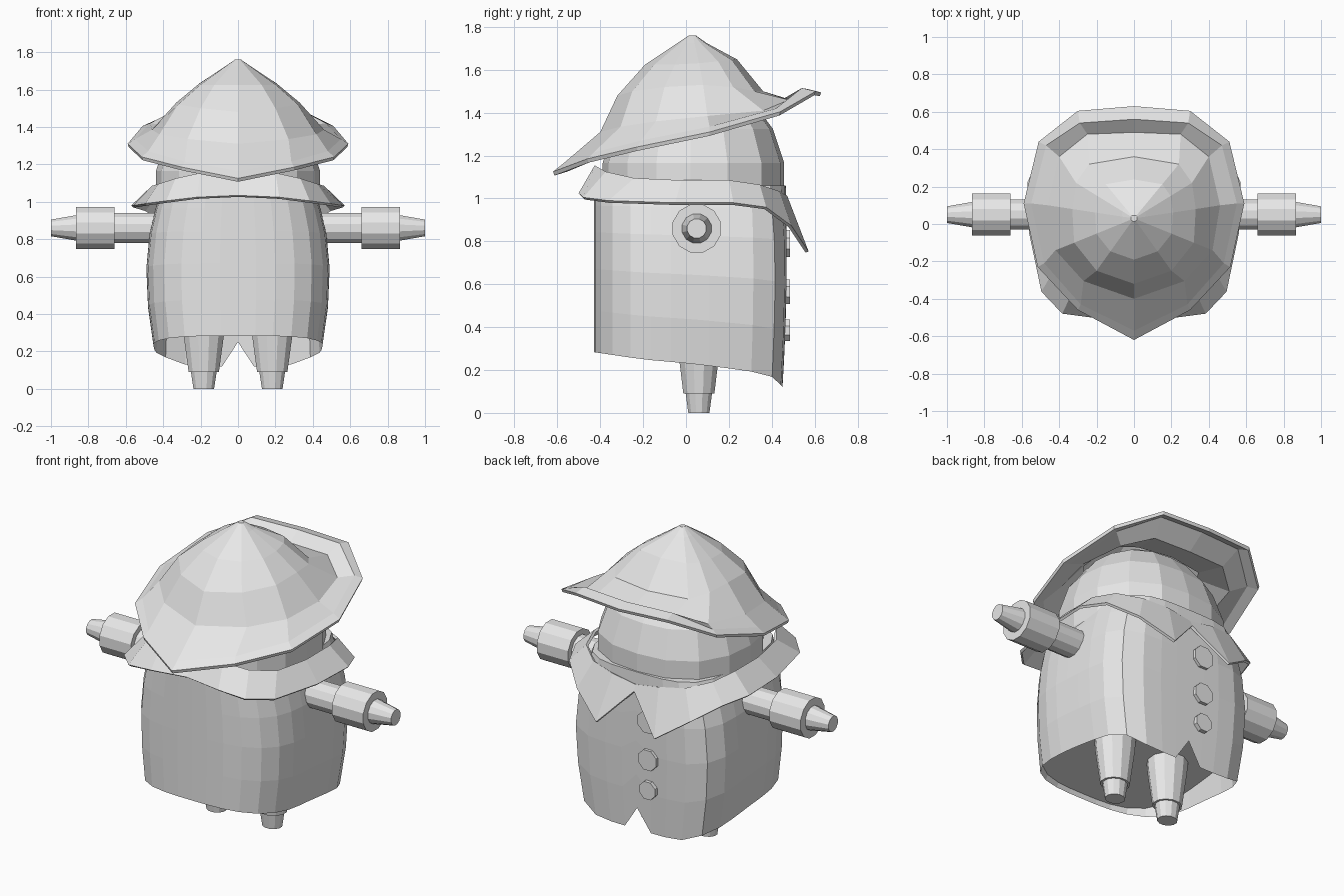
import bpy, bmesh, math
from mathutils import Vector

if "Cube" in bpy.data.objects:
    bpy.data.objects.remove(bpy.data.objects["Cube"])

mat = bpy.data.materials.new("light_grey")
mat.diffuse_color = (0.8, 0.8, 0.8, 1)
mat.use_nodes = True
mat.node_tree.nodes["Principled BSDF"].inputs["Base Color"].default_value = mat.diffuse_color


def finish(bm, name):
    bmesh.ops.recalc_face_normals(bm, faces=bm.faces)
    me = bpy.data.meshes.new(name)
    bm.to_mesh(me)
    bm.free()
    me.materials.append(mat)
    ob = bpy.data.objects.new(name, me)
    bpy.context.collection.objects.link(ob)
    return ob


def full(half):
    """Mirror a half outline (first and last points on x = 0) into a closed ring."""
    return list(half) + [(-x, y, z) for x, y, z in reversed(half[1:-1])]


def loft(name, rings, start=False, end=False):
    bm = bmesh.new()
    rows = [[bm.verts.new(p) for p in r] for r in rings]
    n = len(rows[0])
    for a, b in zip(rows, rows[1:]):
        for i in range(n):
            j = (i + 1) % n
            bm.faces.new((a[i], a[j], b[j], b[i]))
    if start:
        bm.faces.new(rows[0])
    if end:
        bm.faces.new(rows[-1])
    return finish(bm, name)


def turned(name, profile, centre, axis, sides=12, sx=1):
    """Capped lathe: profile holds (distance along axis, radius)."""
    rot = Vector((0, 0, 1)).rotation_difference(Vector(axis))
    rings = []
    for d, r in profile:
        ring = []
        for i in range(sides):
            t = 2 * math.pi * (i + 0.5) / sides
            p = rot @ Vector((r * math.cos(t) * sx, r * math.sin(t), d))
            ring.append(tuple(p + Vector(centre)))
        rings.append(ring)
    return loft(name, rings, True, True)


def squircle(t, front, back):
    """Unit rounded-square direction; t = 0 points to the front (+y)."""
    s, c = math.sin(t), math.cos(t)
    n = front if c > 0 else back
    r = (abs(s) ** n + abs(c) ** n) ** (-1 / n)
    return r * s, r * c


def shrink(ring, k, dz=0.0, z=None, tilt=0.0):
    out = []
    for x, y, h in ring:
        y2 = 0.03 + (y - 0.03) * k
        out.append((x * k, y2, (h + dz if z is None else z) + tilt * max(0, y2)))
    return out


# Hat: tilted pointed brim, upturned front rim, soft pointed crown
brim = [(0, -.62, 1.125), (.30, -.46, 1.185), (.515, -.23, 1.24), (.59, .11, 1.31),
        (.51, .44, 1.405), (.30, .605, 1.50), (0, .63, 1.495)]
rim = [(0, -.57, 1.165), (.285, -.43, 1.215), (.48, -.21, 1.27), (.55, .11, 1.335),
       (.47, .42, 1.42), (.29, .54, 1.515), (0, .56, 1.512)]
base = [(0, -.40, 1.31), (.27, -.305, 1.335), (.42, -.14, 1.36), (.46, .10, 1.385),
        (.40, .36, 1.41), (.25, .48, 1.46), (0, .49, 1.46)]
crown = [(0, -.32, 1.48), (.20, -.25, 1.50), (.32, -.10, 1.52), (.33, .08, 1.53),
         (.31, .22, 1.52), (.24, .32, 1.50), (0, .36, 1.50)]
loft("hat", [full(r) for r in (
    shrink(crown, .88, -.05), shrink(base, .95, -.04), shrink(brim, .90),
    shrink(brim, .99, -.018), brim, rim, base, crown,
    shrink(crown, .63, z=1.625, tilt=.1), shrink(crown, .2, z=1.725),
    shrink(crown, .05, z=1.76))], False, True)

# Head: slightly squared dome that fills the collar
rings = []
for a in range(-50, 91, 20):
    k, h = max(math.cos(math.radians(a)), .02), math.sin(math.radians(a))
    pts = [squircle(2 * math.pi * i / 16, 2.5, 2.1) for i in range(16)]
    rings.append([(.445 * k * x, .02 + (.445 if y > 0 else .415) * k * y,
                   1.08 + .49 * h) for x, y in pts])
loft("head", rings, True, True)

# Collar: flared band ending in two front points
top = [(0, -.40, 1.12), (.20, -.42, 1.15), (.33, -.37, 1.12), (.42, -.24, 1.09),
       (.455, -.02, 1.08), (.455, .20, 1.08), (.41, .34, 1.06), (.30, .43, 1.03),
       (.15, .465, 1.01), (0, .465, .985)]
outer = [(0, -.475, 1.03), (.22, -.495, 1.02), (.38, -.475, 1.0), (.49, -.36, .985),
         (.555, -.05, .975), (.565, .22, .975), (.50, .37, .955), (.37, .485, .87),
         (.19, .565, .75), (0, .48, .95)]
collar = loft("collar", [full(top), full(outer)])
sol = collar.modifiers.new("thickness", "SOLIDIFY")
sol.thickness = 0.015
sol.offset = 0

# Coat: rounded-square shell, slanted hem, front slit and recessed underside
SEG = 32


def hem(y):
    pts = [(-.43, .285), (-.2, .25), (.05, .227), (.3, .195), (.42, .165), (.46, .12)]
    for (a, za), (b, zb) in zip(pts, pts[1:]):
        if y <= b:
            return za + (zb - za) * max(0, (y - a) / (b - a))
    return pts[-1][1]


def coat_point(i, f, under=False):
    top_n = 5.5 - 1.7 * max(0, f - .6) / .4      # front corners soften upwards
    x, y = squircle(2 * math.pi * i / SEG, top_n, 3.2)
    z = .25 if i == 0 else hem(.02 + .44 * y)
    z += (1.06 - z) * f
    width = .49 - (.24 if z < .63 else .44) * (z - .63) ** 2
    depth = (.45 - .05 * (z - .75) ** 2) if y > 0 else .45
    if under:
        return (width * x * .98, .02 + depth * y * .98, .35 + .04 * y)
    return (width * x, .02 + depth * y, z)


loft("coat", [[coat_point(i, 0, True) for i in range(SEG)]]
     + [[coat_point(i, f) for i in range(SEG)] for f in (0, .25, .5, .72, .88, 1)],
     True, True)

# Buttons, set to one side of the front opening
for z, r in ((.79, .068), (.565, .063), (.385, .055)):
    turned("button", [(.44, r), (.486, r)], (-.085, 0, z), (0, 1, 0), 8)

# Arms with cuffs and tapered hands, and stepped legs
for s in (-1, 1):
    turned("arm", [(.38, .083), (.68, .083)], (0, .05, .86), (s, 0, 0))
    turned("cuff", [(.66, .116), (.865, .116)], (0, .05, .86), (s, 0, 0))
    turned("hand", [(.85, .073), (1.0, .046)], (0, .05, .86), (s, 0, 0))
    turned("leg", [(.09, .075), (.29, .100), (.40, .108)], (s * .183, .06, 0),
           (0, 0, 1), sx=1.12)
    turned("foot", [(0, .051), (.10, .065)], (s * .183, .06, 0), (0, 0, 1), sx=1.12)
